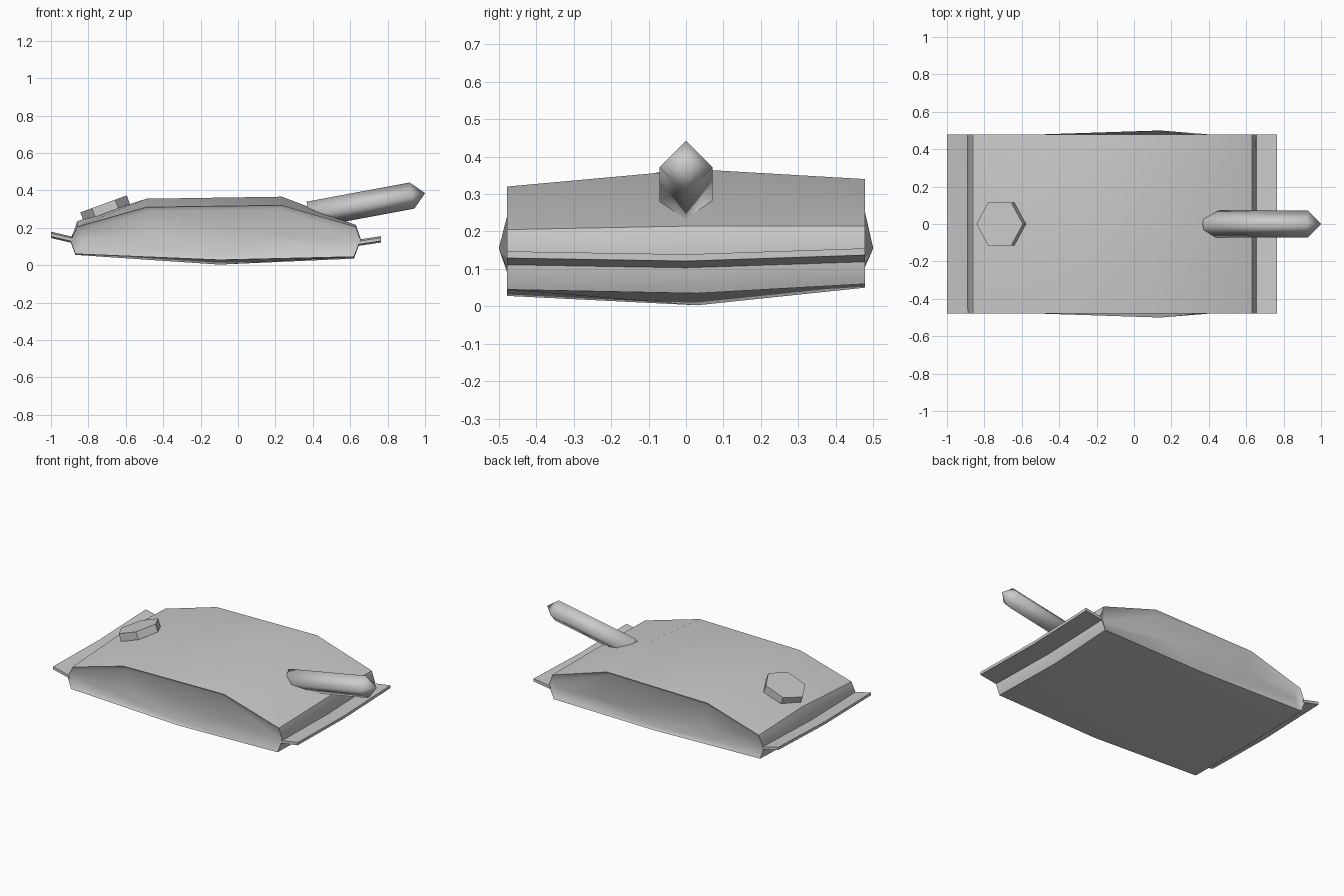
import bpy, bmesh, math
from mathutils import Vector, Matrix

cube = bpy.data.objects.get("Cube")
if cube:
    bpy.data.objects.remove(cube)

grey = bpy.data.materials.new("light grey")
grey.use_nodes = True
grey.diffuse_color = (0.6, 0.6, 0.6, 1)
grey.node_tree.nodes["Principled BSDF"].inputs["Base Color"].default_value = (0.6, 0.6, 0.6, 1)


def finish(name, bm, angle):
    """Turn a bmesh into a named object, smooth below the given angle."""
    bmesh.ops.recalc_face_normals(bm, faces=bm.faces)
    mesh = bpy.data.meshes.new(name)
    bm.to_mesh(mesh)
    bm.free()
    mesh.materials.append(grey)
    obj = bpy.data.objects.new(name, mesh)
    bpy.context.collection.objects.link(obj)
    bpy.ops.object.select_all(action='DESELECT')
    obj.select_set(True)
    bpy.context.view_layer.objects.active = obj
    bpy.ops.object.shade_smooth_by_angle(angle=math.radians(angle))
    return obj


def loft(bm, rings):
    """Bridge closed rings of equal length with quads."""
    loops = [[bm.verts.new(p) for p in ring] for ring in rings]
    for a, b in zip(loops, loops[1:]):
        for i in range(len(a)):
            j = (i + 1) % len(a)
            bm.faces.new((a[i], a[j], b[j], b[i]))
    return loops


# Pouch shell: one cross-section, with heights for the front, middle and back
xs = [-.86, -.49, .235, .63, .655, .62, -.1, -.87, -.895]
heights = {
    -.478: [.205, .31, .32, .205, .135, .045, .028, .06, .13],
    .03: [.235, .355, .366, .215, .13, .035, .003, .055, .125],
    .478: [.22, .33, .34, .215, .145, .06, .05, .07, .14],
}
rings = [[Vector((x, y, z)) for x, z in zip(xs, zs)] for y, zs in heights.items()]
bm = bmesh.new()
loft(bm, rings)
finish("pouch_shell", bm, 50)

# Bulging end panels, set just inside the shell's open ends
ridge = [(-.83, .463, .14), (-.47, .48, .175), (.14, .5, .155), (.28, .479, .15), (.62, .463, .13)]
for name, sign, rim in (("front_panel", -1, rings[0]), ("back_panel", 1, rings[-1])):
    centre = Vector((-.1, 0, .155))
    inner = []
    for p in rim:
        q = p + Vector((-.02 if p.x > 0 else .02, 0, -.022 if p.z > .17 else .02 if p.z < .1 else 0))
        q.y = sign * .463
        inner.append(q)
    bm = bmesh.new()
    lip, loop = loft(bm, [rim, inner])
    mid = [bm.verts.new((x, sign * y, z)) for x, y, z in ridge]
    a, b, c, d, e, f, g, h, i = loop
    r0, r1, r2, r3, r4 = mid
    for face in ((a, b, r1, r0), (b, c, r2, r1), (c, r3, r2), (c, d, r4, r3), (d, e, r4),
                 (e, f, r4), (f, r3, r4), (f, g, r2, r3), (g, r1, r2), (g, h, r0, r1),
                 (h, i, r0), (i, a, r0)):
        bm.faces.new(face)
    finish(name, bm, 50)

# Sealed flanges along both short sides
for name, root, tip, z0, z1 in (("left_flange", .645, .765, .12, .138), ("right_flange", -.885, -1, .135, .162)):
    bm = bmesh.new()
    sections = [[(root, y, z0 + dz - .009), (tip, y, z1 + dz - .009),
                 (tip, y, z1 + dz + .009), (root, y, z0 + dz + .009)]
                for y, dz in ((-.478, 0), (0, -.008), (.478, .008))]
    loops = loft(bm, sections)
    bm.faces.new(loops[0])
    bm.faces.new(loops[-1])
    finish(name, bm, 30)

# Four-sided spout with a pointed end
end = Vector((.93, 0, .372))
axis = Vector((.983, 0, .183))
up = Vector((-.183, 0, .983))
corners = [up, Vector((0, 1, 0)), -up, Vector((0, -1, 0))]
bm = bmesh.new()
loops = loft(bm, [[end - axis * d + c * .071 for c in corners] for d in (.56, 0)])
point = bm.verts.new(end + axis * .072)
for k in range(4):
    bm.faces.new((loops[1][k], loops[1][(k + 1) % 4], point))
bm.faces.new(loops[0])
finish("spout", bm, 100)

# Hexagonal cap lying on the sloping shoulder
bm = bmesh.new()
bmesh.ops.create_cone(bm, cap_ends=True, segments=6, radius1=.132, radius2=.132, depth=.05,
                      matrix=Matrix.Translation((-.71, 0, .304)) @ Matrix.Rotation(math.radians(-20), 4, 'Y')
                      @ Matrix.Rotation(math.radians(30), 4, 'Z'))
finish("hex_cap", bm, 30)
